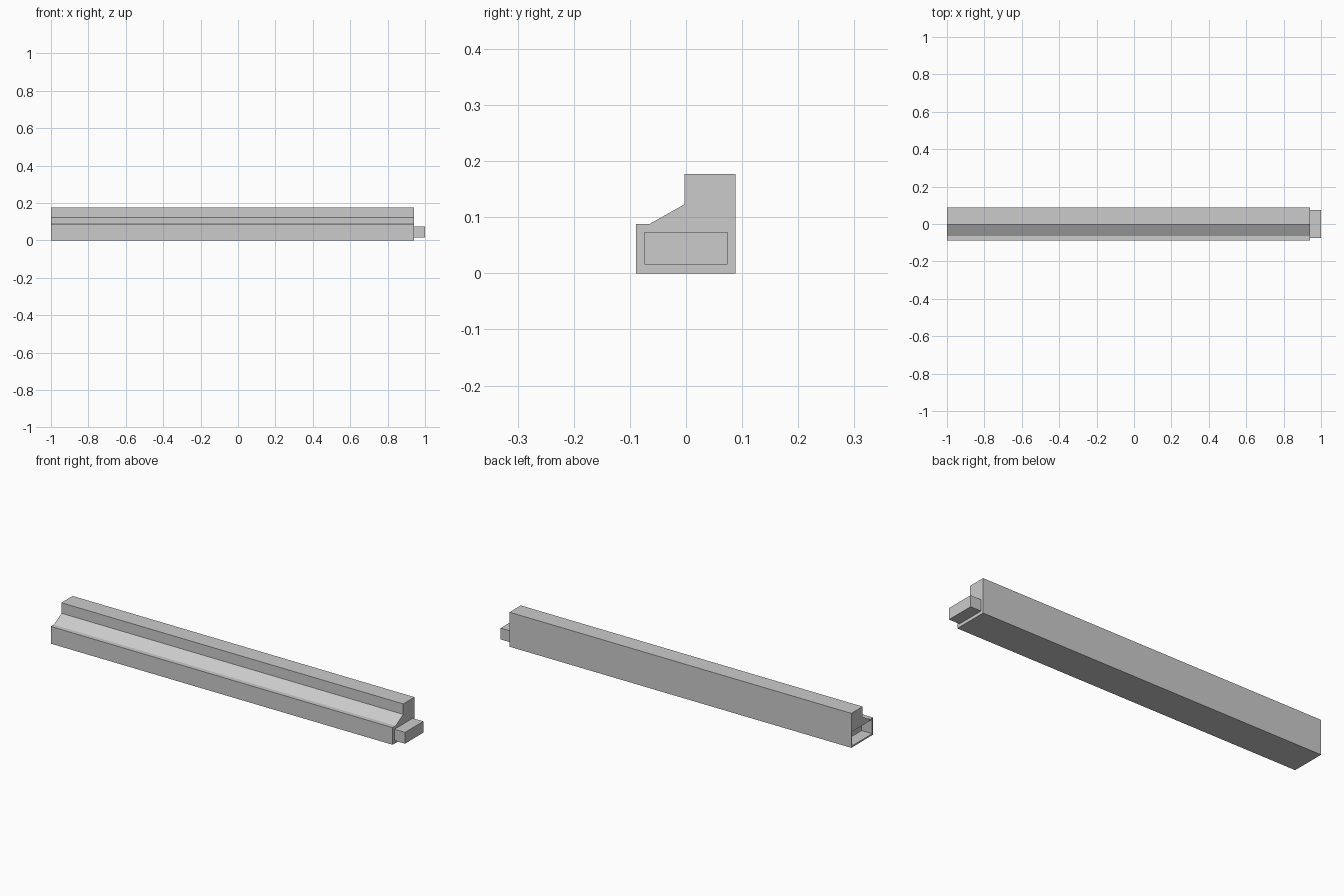
import bpy
import bmesh

if "Cube" in bpy.data.objects:
    bpy.data.objects.remove(bpy.data.objects["Cube"], do_unlink=True)

# Single plain grey material
GREY = (0.6, 0.6, 0.6, 1.0)
grey = bpy.data.materials.new("plain grey")
grey.use_nodes = True
grey.diffuse_color = GREY
grey.node_tree.nodes["Principled BSDF"].inputs["Base Color"].default_value = GREY

X_START, X_SHOULDER, X_END = -1.0, 0.94, 1.0
SOCKET_DEPTH = 0.06


def rect(y, z0, z1):
    return [(-y, z0), (y, z0), (y, z1), (-y, z1)]


def extrude_profile(name, profile, x0, x1):
    """Extrude a closed (y, z) profile along x."""
    bm = bmesh.new()
    face = bm.faces.new([bm.verts.new((x0, y, z)) for y, z in profile])
    new = bmesh.ops.extrude_face_region(bm, geom=[face])["geom"]
    moved = [v for v in new if isinstance(v, bmesh.types.BMVert)]
    bmesh.ops.translate(bm, verts=moved, vec=(x1 - x0, 0, 0))
    bmesh.ops.recalc_face_normals(bm, faces=bm.faces)
    mesh = bpy.data.meshes.new(name)
    bm.to_mesh(mesh)
    bm.free()
    mesh.materials.append(grey)
    obj = bpy.data.objects.new(name, mesh)
    bpy.context.collection.objects.link(obj)
    return obj


# Long rail: low ledge, sloped step and tall back wall
rail = extrude_profile("rail", [
    (-0.089, 0), (0.088, 0), (0.088, 0.177), (-0.003, 0.177),
    (-0.003, 0.123), (-0.065, 0.088), (-0.089, 0.088)], X_START, X_SHOULDER)

# Rectangular tongue on the right end
extrude_profile("tongue", rect(0.074, 0.016, 0.074), X_SHOULDER, X_END)

# Matching socket in the opposite end
cutter = extrude_profile("socket_cutter", rect(0.081, 0.008, 0.081),
                         X_START - 0.02, X_START + SOCKET_DEPTH)
cutter.hide_render = True
cutter.hide_viewport = True
cutter.display_type = 'WIRE'
socket = rail.modifiers.new("socket", 'BOOLEAN')
socket.operation = 'DIFFERENCE'
socket.solver = 'EXACT'
socket.object = cutter
